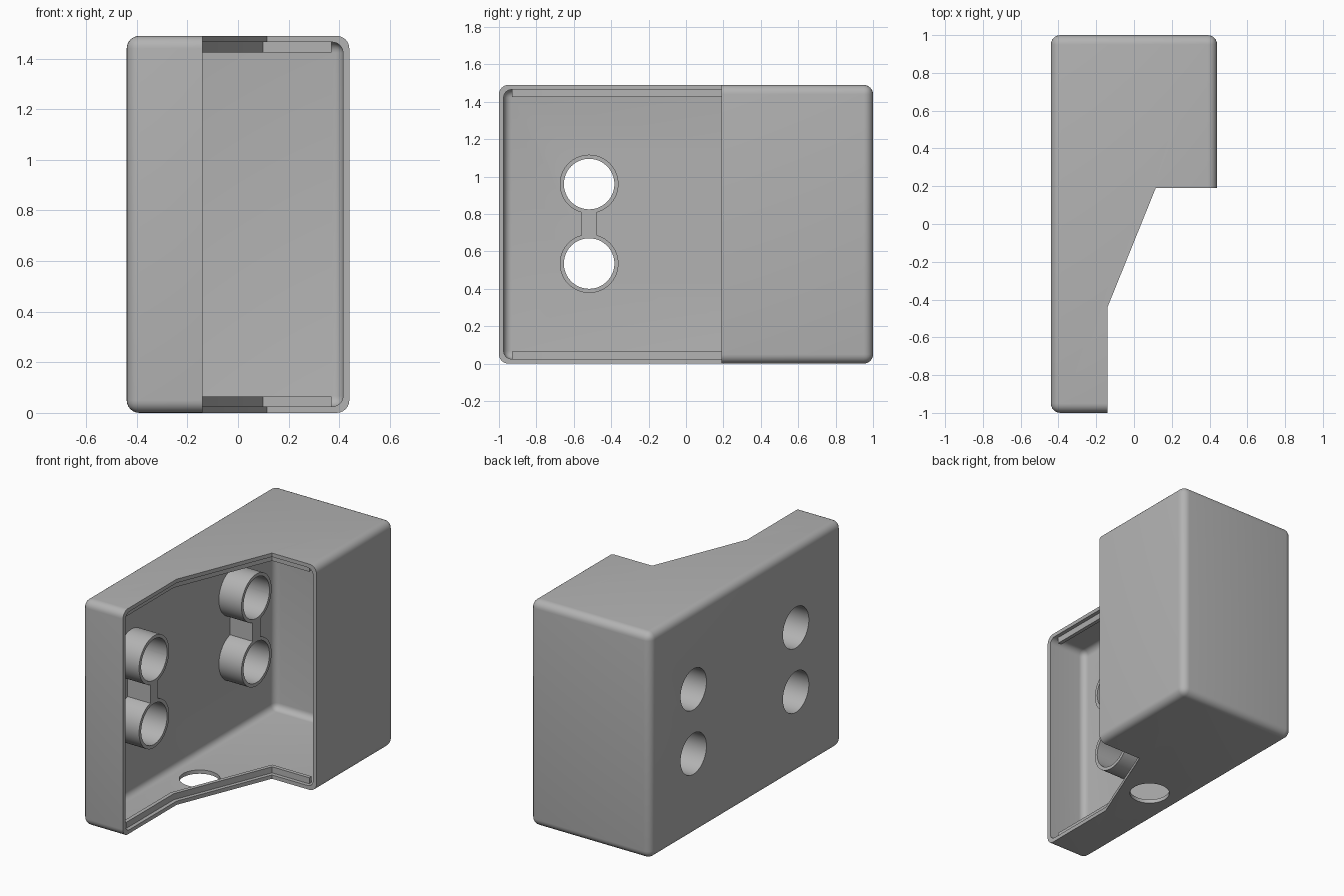
import bpy, bmesh, math
from mathutils import Matrix, Vector

if "Cube" in bpy.data.objects:
    bpy.data.objects.remove(bpy.data.objects["Cube"])

HX, HY, TOP, WALL = 0.44, 1.0, 1.49, 0.025
HOLE_Z = (0.535, 0.96)

grey = bpy.data.materials.new("plain grey")
grey.use_nodes = True
grey.diffuse_color = (0.45, 0.45, 0.45, 1)
grey.node_tree.nodes["Principled BSDF"].inputs["Base Color"].default_value = grey.diffuse_color


def finish(name, bm):
    bmesh.ops.recalc_face_normals(bm, faces=bm.faces)
    mesh = bpy.data.meshes.new(name)
    bm.to_mesh(mesh)
    bm.free()
    mesh.materials.append(grey)
    ob = bpy.data.objects.new(name, mesh)
    bpy.context.collection.objects.link(ob)
    return ob


def box(name, lo, hi, radius=0):
    bm = bmesh.new()
    lo, hi = Vector(lo), Vector(hi)
    bmesh.ops.create_cube(bm, size=1, matrix=Matrix.Translation((lo + hi) / 2)
                          @ Matrix.Diagonal((*(hi - lo), 1)))
    if radius:
        bmesh.ops.bevel(bm, geom=bm.edges[:], offset=radius, segments=6,
                        profile=0.5, affect='EDGES')
    return finish(name, bm)


def prism(name, points, z0, z1):
    bm = bmesh.new()
    face = bm.faces.new([bm.verts.new((x, y, z0)) for x, y in points])
    out = bmesh.ops.extrude_face_region(bm, geom=[face])["geom"]
    bmesh.ops.translate(bm, vec=(0, 0, z1 - z0),
                        verts=[v for v in out if isinstance(v, bmesh.types.BMVert)])
    return finish(name, bm)


def cylinder(name, centre, radius, length, axis):
    bm = bmesh.new()
    turn = Matrix.Rotation(math.pi / 2, 4, 'Y') if axis == 'X' else Matrix()
    bmesh.ops.create_cone(bm, cap_ends=True, segments=64, radius1=radius, radius2=radius,
                          depth=length, matrix=Matrix.Translation(centre) @ turn)
    return finish(name, bm)


def combine(target, tool, operation='DIFFERENCE'):
    mod = target.modifiers.new("combine", 'BOOLEAN')
    mod.operation, mod.solver, mod.object = operation, 'EXACT', tool
    bpy.context.view_layer.objects.active = target
    bpy.ops.object.modifier_apply(modifier=mod.name)
    bpy.data.objects.remove(tool)


# Rounded hollow enclosure
shell = box("enclosure_shell", (-HX, -HY, 0), (HX, HY, TOP), 0.05)
combine(shell, box("cavity", (WALL - HX, WALL - HY, WALL),
                   (HX - WALL, HY - WALL, TOP - WALL), 0.042))

# Stepped, slanted opening
combine(shell, prism("opening", [(-0.14, -1.2), (0.7, -1.2), (0.7, 0.19),
                                 (0.115, 0.19), (-0.14, -0.44)], -0.2, 1.7))

# Paired hollow standoffs on the back wall, joined by a web
for name, y in (("front_standoffs", -0.518), ("rear_standoffs", 0.55)):
    pair = box(name, (-0.43, y - 0.04, HOLE_Z[0]), (-0.25, y + 0.04, HOLE_Z[1]))
    for z in HOLE_Z:
        combine(pair, cylinder("tube", (-0.34, y, z), 0.157, 0.18, 'X'), 'UNION')
    for z in HOLE_Z:
        for part in (pair, shell):
            combine(part, cylinder("drill", (-0.34, y, z), 0.135, 0.4, 'X'))

# Round port in the floor
combine(shell, cylinder("port", (-0.21, -0.1, 0), 0.122, 0.2, 'Z'))


# Thin ledges following the opening, set back from its edge
def opening_path(d):
    return [(-0.14 - d, -0.93), (-0.14 - d, -0.44 + 0.2 * d),
            (0.115 - 0.668 * d, 0.19 + d), (0.37, 0.19 + d)]


outline = opening_path(0.025) + opening_path(0.05)[::-1]
ledges = [prism("lower_ledge", outline, 0.02, 0.065),
          prism("upper_ledge", outline, TOP - 0.065, TOP - 0.02)]

# Smooth the rounded surfaces
bpy.ops.object.select_all(action='DESELECT')
for ob in bpy.context.collection.objects:
    if ob.type == 'MESH' and grey.name in ob.data.materials:
        ob.select_set(True)
        bpy.context.view_layer.objects.active = ob
bpy.ops.object.shade_smooth_by_angle(angle=math.radians(35))
